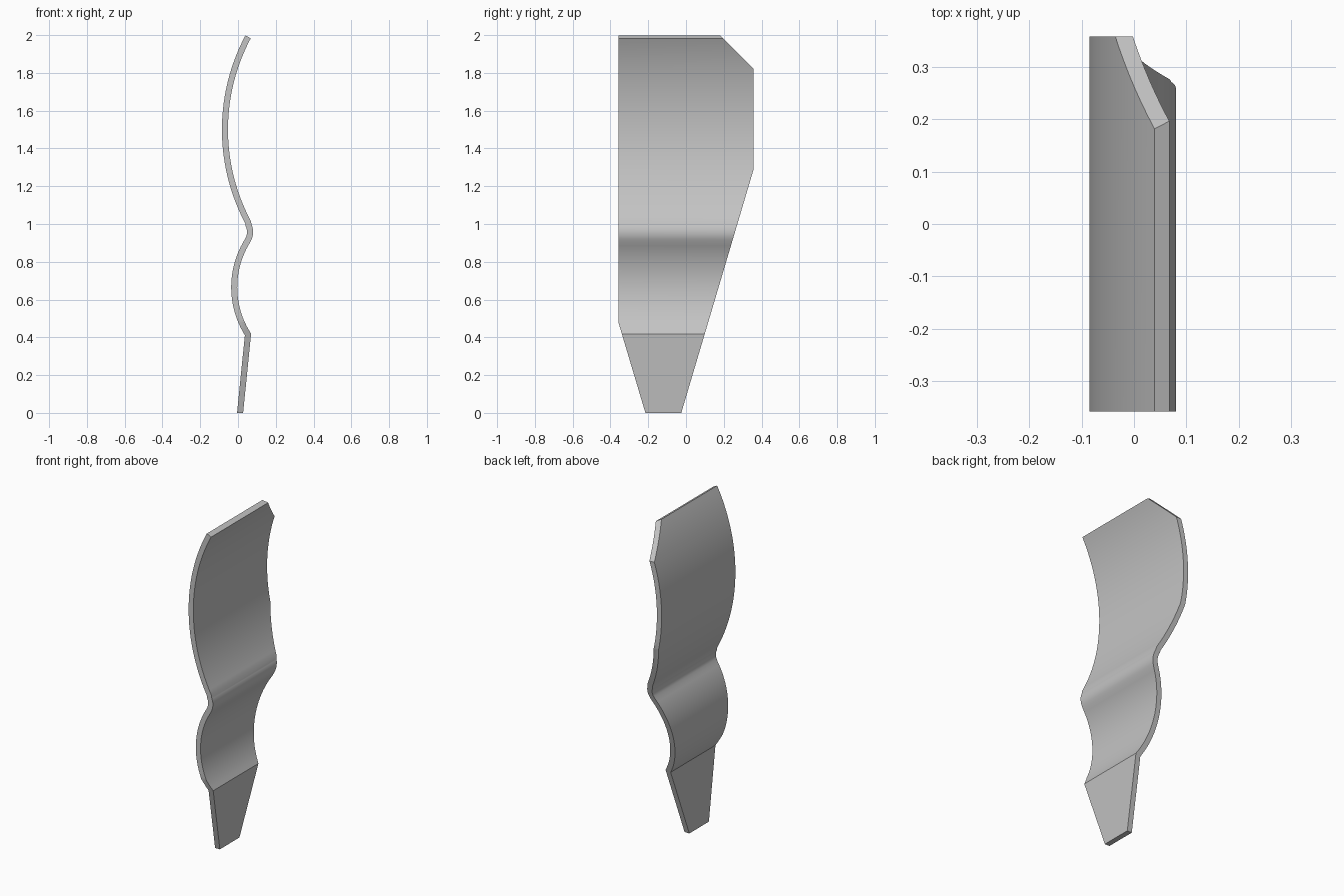
import bpy
import bmesh
from math import sin, cos, radians
from mathutils import Vector

cube = bpy.data.objects.get("Cube")
if cube:
    bpy.data.objects.remove(cube, do_unlink=True)

HALF_THICK = 0.016
HALF_WIDTH = 0.358


def arc(cx, cz, radius, start, end, steps):
    """Points on an arc; angles in degrees from +x towards +z."""
    angles = [radians(start + (end - start) * i / steps) for i in range(steps + 1)]
    return [Vector((cx + radius * cos(a), cz + radius * sin(a))) for a in angles]


def offset(path, dist):
    """Shift a polyline sideways, mitred at its corners."""
    dirs = [(b - a).normalized() for a, b in zip(path, path[1:])]
    result = []
    for i, p in enumerate(path):
        d0, d1 = dirs[max(i - 1, 0)], dirs[min(i, len(dirs) - 1)]
        n0, n1 = Vector((d0.y, -d0.x)), Vector((d1.y, -d1.x))
        mid = (n0 + n1).normalized()
        result.append(p + mid * dist / mid.dot(n0))
    return result


# Wavy centre line: straight tip, lower bow, small crest, upper bow
path = [Vector((0.006, -0.05))]
path += arc(0.445, 0.665, 0.465, 212.5, 148, 24)
path += arc(-0.016, 0.958, 0.08, -28, 26, 10)
path += arc(0.976, 1.5, 1.045, 208, 152, 36)
section = offset(path, HALF_THICK) + offset(path, -HALF_THICK)[::-1]

# Sweep the section across the width
bm = bmesh.new()
face = bm.faces.new([bm.verts.new((p.x, -HALF_WIDTH, p.y)) for p in section])
swept = bmesh.ops.extrude_face_region(bm, geom=[face])
moved = [g for g in swept["geom"] if isinstance(g, bmesh.types.BMVert)]
bmesh.ops.translate(bm, verts=moved, vec=(0, 2 * HALF_WIDTH, 0))

# Trim the outline: flat tip, two tapers, clipped top corner (y, z pairs)
trims = [((-0.215, 0), (-0.025, 0)),
         ((-0.025, 0), (0.358, 1.29)),
         ((0.358, 1.82), (0.18, 2.0)),
         ((-0.358, 0.48), (-0.215, 0))]
for (y0, z0), (y1, z1) in trims:
    cut = bmesh.ops.bisect_plane(
        bm, geom=bm.verts[:] + bm.edges[:] + bm.faces[:], dist=1e-6,
        plane_co=(0, y0, z0), plane_no=(0, z1 - z0, y0 - y1), clear_outer=True)
    rim = [g for g in cut["geom_cut"] if isinstance(g, bmesh.types.BMEdge)]
    bmesh.ops.edgeloop_fill(bm, edges=rim)
bmesh.ops.recalc_face_normals(bm, faces=bm.faces[:])

mesh = bpy.data.meshes.new("curved_blade")
bm.to_mesh(mesh)
bm.free()
blade = bpy.data.objects.new("curved_blade", mesh)
bpy.context.collection.objects.link(blade)

# Plain grey finish
grey = bpy.data.materials.new("light_grey")
grey.use_nodes = True
colour = (0.55, 0.55, 0.55, 1)
grey.diffuse_color = colour
grey.node_tree.nodes["Principled BSDF"].inputs["Base Color"].default_value = colour
mesh.materials.append(grey)

# Smooth bends with crisp rims
bpy.ops.object.select_all(action="DESELECT")
blade.select_set(True)
bpy.context.view_layer.objects.active = blade
bpy.ops.object.shade_smooth_by_angle(angle=radians(30))
